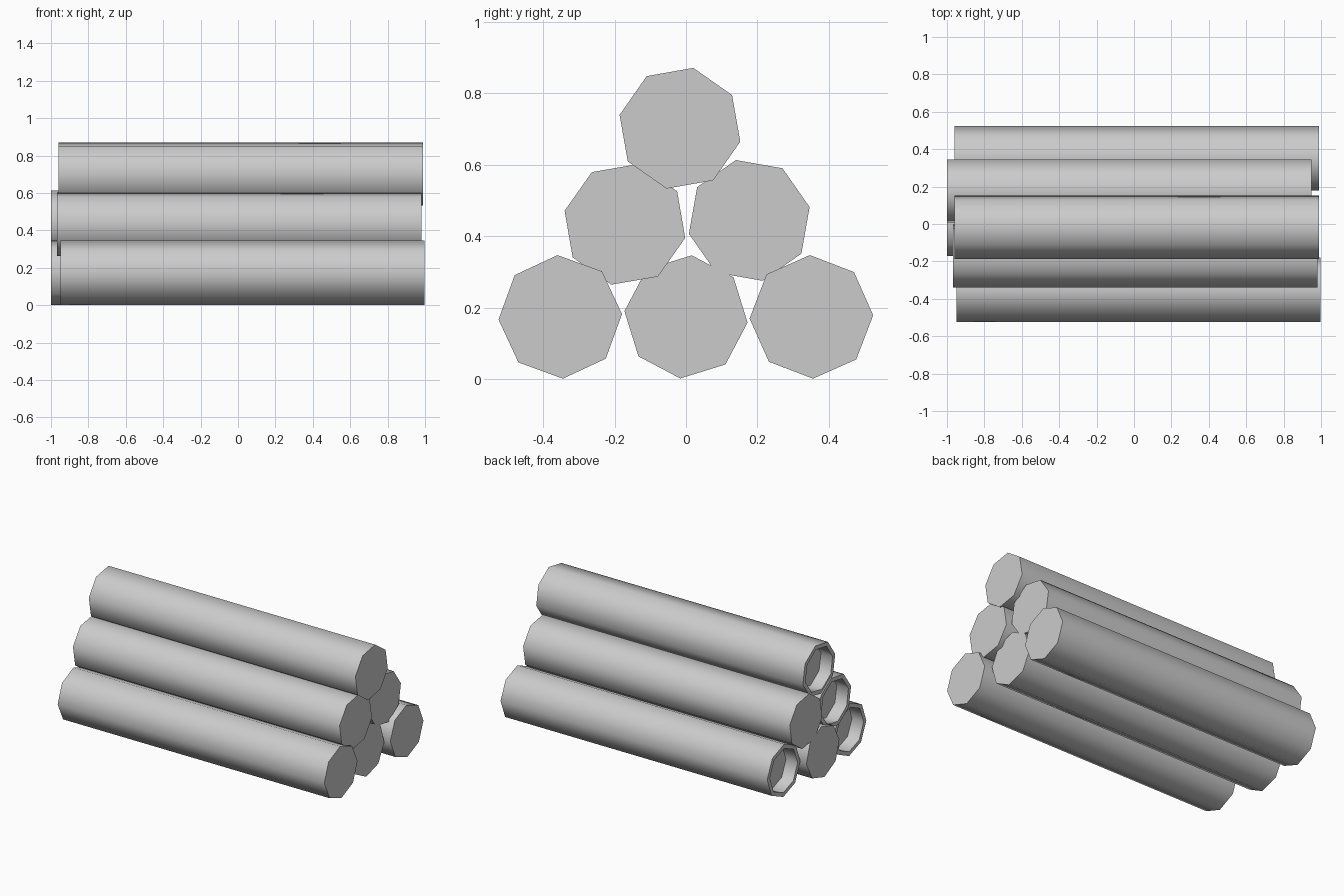
import bpy, bmesh, math

if "Cube" in bpy.data.objects:
    bpy.data.objects.remove(bpy.data.objects["Cube"])

RADIUS, LENGTH, SIDES = 0.173, 1.948, 8
INNER, DEPTH = 0.145, 0.085


def ring(bm, x, r, angle):
    step = 2 * math.pi / SIDES
    a0 = math.radians(angle)
    return [bm.verts.new((x, r * math.cos(a0 + i * step), r * math.sin(a0 + i * step)))
            for i in range(SIDES)]


def add_log(name, x0, y, z, angle, hollow):
    bm = bmesh.new()
    # Rings run from the far cap, along the bark, then into the hollow end
    profile = [(LENGTH, RADIUS), (0, RADIUS)]
    if hollow:
        profile += [(0, INNER), (DEPTH, INNER)]
    rings = [ring(bm, px, r, angle) for px, r in profile]
    for a, b in zip(rings, rings[1:]):
        for i in range(SIDES):
            j = (i + 1) % SIDES
            bm.faces.new((a[i], a[j], b[j], b[i]))
    bm.faces.new(rings[0])
    bm.faces.new(rings[-1])
    bmesh.ops.recalc_face_normals(bm, faces=bm.faces)
    mesh = bpy.data.meshes.new(name)
    bm.to_mesh(mesh)
    bm.free()
    obj = bpy.data.objects.new(name, mesh)
    obj.location = (x0, y, z)
    bpy.context.collection.objects.link(obj)
    bpy.ops.object.select_all(action='DESELECT')
    obj.select_set(True)
    bpy.context.view_layer.objects.active = obj
    bpy.ops.object.shade_smooth_by_angle(angle=math.radians(60))


# Pyramid stack: name, left end x, centre y, centre z, roll in degrees, hollow left end
for log in [
    ("log_bottom_front", -0.95, -0.352, 0.174, 2.5, True),
    ("log_bottom_middle", -1.0, 0.0, 0.174, -5.3, False),
    ("log_bottom_back", -0.96, 0.351, 0.174, 1.5, True),
    ("log_middle_front", -0.968, -0.171, 0.433, -12.7, True),
    ("log_middle_back", -1.0, 0.177, 0.444, 12.5, False),
    ("log_top", -0.96, -0.017, 0.702, -12.5, True),
]:
    add_log(*log)
